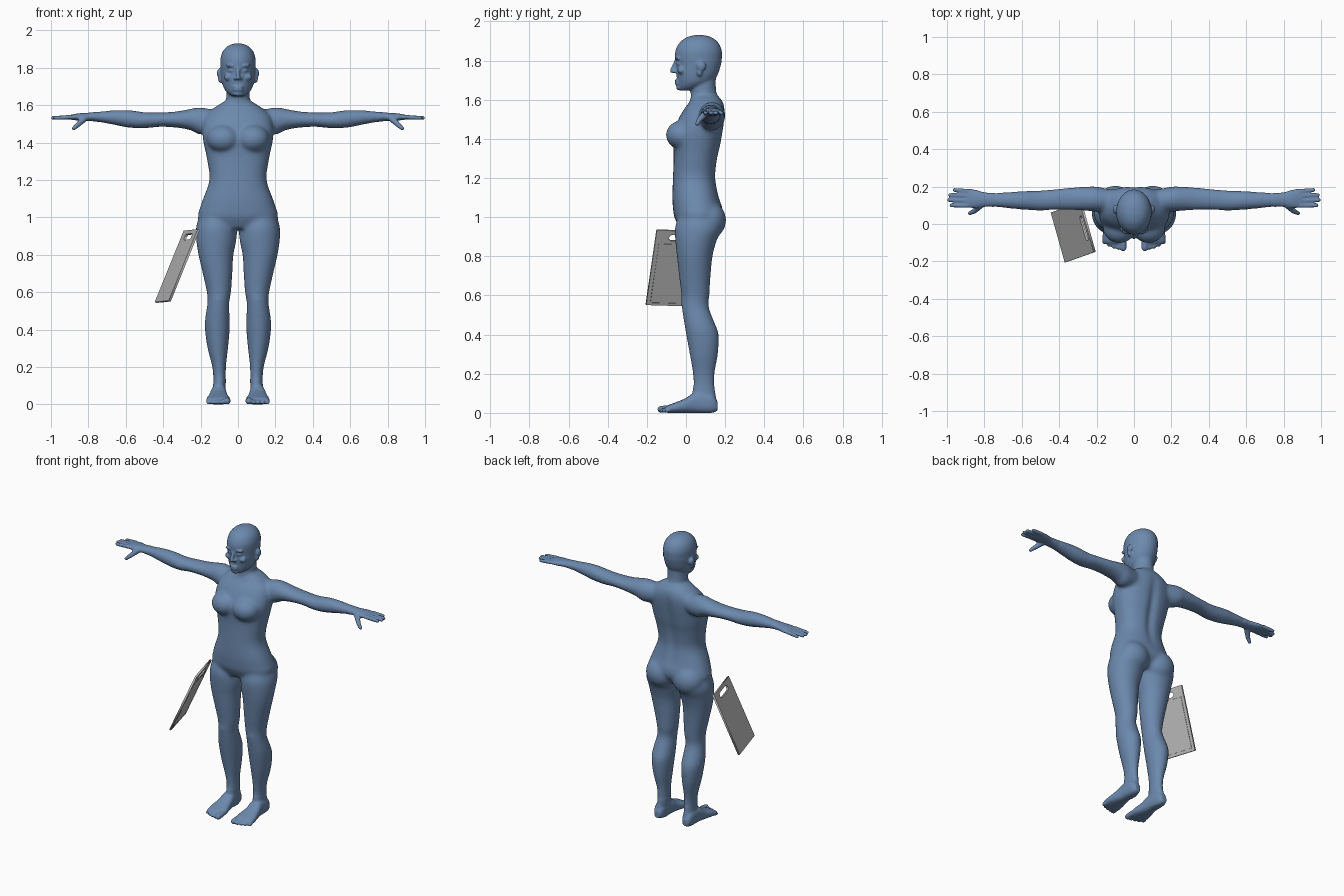
import bpy
import bmesh
import math
from mathutils import Matrix, Vector

default = bpy.data.objects.get("Cube")
if default:
    bpy.data.objects.remove(default, do_unlink=True)

BOTH, MIDDLE = (1, -1), (1,)


def material(name, colour):
    mat = bpy.data.materials.new(name)
    mat.use_nodes = True
    mat.diffuse_color = (*colour, 1)
    mat.node_tree.nodes["Principled BSDF"].inputs["Base Color"].default_value = (*colour, 1)
    return mat


def smooth_rows(rows, steps=4):
    """Catmull-Rom interpolation between cross-section rows."""
    out = []
    last = len(rows) - 1
    for i in range(last):
        a, b, c, d = rows[max(i - 1, 0)], rows[i], rows[i + 1], rows[min(i + 2, last)]
        for k in range(steps):
            t = k / steps
            out.append([q + t / 2 * (r - p + t * (2 * p - 5 * q + 4 * r - s + t * (3 * (q - r) + s - p)))
                        for p, q, r, s in zip(a, b, c, d)])
    return out + [rows[-1]]


def loft(bm, axis, rows, sides=BOTH, power=2.0, count=32):
    """Rows are (position on axis, low u, high u, low v, high v)."""
    for side in sides:
        rings = []
        for t, u0, u1, v0, v1 in smooth_rows(rows):
            ring = []
            for i in range(count):
                angle = math.tau * i / count
                c, s = (math.copysign(abs(f) ** (2 / power), f) for f in (math.cos(angle), math.sin(angle)))
                u = (u0 + u1 + (u1 - u0) * c) / 2
                v = (v0 + v1 + (v1 - v0) * s) / 2
                x, y, z = {"x": (t, u, v), "y": (u, t, v), "z": (u, v, t)}[axis]
                ring.append(bm.verts.new((side * x, y, z)))
            rings.append(ring)
        for low, high in zip(rings, rings[1:]):
            for i in range(count):
                j = (i + 1) % count
                bm.faces.new((low[i], low[j], high[j], high[i]))
        bm.faces.new(rings[0])
        bm.faces.new(rings[-1])


def ball(bm, centre, radii, sides=BOTH):
    x, y, z = centre
    for side in sides:
        place = Matrix.Translation((side * x, y, z)) @ Matrix.Diagonal((*radii, 1))
        bmesh.ops.create_uvsphere(bm, u_segments=20, v_segments=12, radius=1, matrix=place)


def limb(bm, start, end, r0, r1, sides=BOTH):
    """Tapered rod with round ends."""
    ball(bm, start, (r0,) * 3, sides)
    ball(bm, end, (r1,) * 3, sides)
    for side in sides:
        p, q = (Vector((side * x, y, z)) for x, y, z in (start, end))
        turn = (q - p).to_track_quat("Z", "Y").to_matrix().to_4x4()
        bmesh.ops.create_cone(bm, cap_ends=True, segments=16, radius1=r0, radius2=r1,
                              depth=(q - p).length, matrix=Matrix.Translation((p + q) / 2) @ turn)


def symmetric(rows):
    return [(z, -w, w, y0, y1) for z, w, y0, y1 in rows]


bm = bmesh.new()

# Torso and neck
loft(bm, "z", symmetric([
    (.94, .15, -.03, .14), (1, .213, -.06, .185), (1.05, .204, -.067, .185), (1.1, .187, -.07, .17),
    (1.2, .153, -.067, .153), (1.3, .164, -.063, .163), (1.36, .176, -.065, .177), (1.42, .188, -.068, .187),
    (1.48, .19, -.048, .196), (1.54, .175, -.018, .2), (1.585, .13, .015, .19), (1.62, .075, .03, .165)]),
    MIDDLE, 2.3)
loft(bm, "z", symmetric([(1.54, .09, .02, .18), (1.59, .078, .023, .175), (1.63, .064, .024, .157),
                         (1.68, .062, .02, .152), (1.75, .062, .02, .155)]), MIDDLE)

# Bust and buttocks
ball(bm, (.078, -.02, 1.42), (.09, .084, .075))
ball(bm, (.1, .11, .985), (.105, .096, .1))

# Legs
loft(bm, "z", [
    (1.03, .02, .2, -.03, .16), (.95, .006, .224, -.056, .185), (.88, .008, .224, -.055, .157),
    (.8, .024, .212, -.047, .136), (.7, .03, .189, -.036, .126), (.6, .037, .167, -.024, .12),
    (.54, .047, .164, -.022, .117), (.46, .044, .176, -.01, .147), (.4, .044, .177, 0, .168),
    (.3, .053, .163, .018, .164), (.2, .064, .138, .034, .147), (.12, .065, .132, .035, .147),
    (.05, .07, .138, .02, .158), (.005, .075, .13, .03, .15)])
ball(bm, (.105, .01, .56), (.036, .036, .045))

# Feet and toes
loft(bm, "y", [
    (.162, .085, .125, .012, .055), (.13, .07, .14, 0, .1), (.05, .062, .146, 0, .105),
    (0, .055, .156, 0, .076), (-.05, .043, .167, 0, .055), (-.09, .042, .168, 0, .04),
    (-.105, .05, .16, .004, .03)], power=2.5)
for i in range(5):
    r = .018 if i == 0 else .0135 - .0007 * i
    x = .058 + .025 * i
    tip = -.128 + .0018 * i * i
    limb(bm, (x, -.085, r + .004), (x, tip, r), r, r)

# Arms and palms
loft(bm, "x", [
    (.1, .07, .18, 1.46, 1.57), (.2, .065, .2, 1.442, 1.589), (.25, .07, .2, 1.465, 1.582),
    (.33, .074, .196, 1.48, 1.567), (.42, .075, .187, 1.484, 1.562), (.5, .071, .18, 1.476, 1.563),
    (.58, .075, .177, 1.479, 1.574), (.66, .082, .172, 1.494, 1.574), (.75, .091, .167, 1.511, 1.565),
    (.8, .091, .17, 1.516, 1.56), (.85, .085, .184, 1.518, 1.557), (.89, .086, .188, 1.522, 1.55),
    (.905, .092, .182, 1.527, 1.545)])

# Fingers and thumbs
for base, tip, reach in ((.098, .1, .977), (.125, .128, .989), (.151, .155, .984), (.176, .182, .96)):
    limb(bm, (.89, base, 1.537), (reach, tip, 1.532), .0125, .0105)
limb(bm, (.82, .1, 1.53), (.855, .068, 1.497), .018, .014)
limb(bm, (.855, .068, 1.497), (.878, .057, 1.476), .014, .011)

# Head
loft(bm, "z", symmetric([
    (1.648, .03, -.034, .04), (1.664, .054, -.041, .09), (1.69, .075, -.044, .135), (1.73, .087, -.049, .163),
    (1.785, .093, -.051, .18), (1.81, .094, -.056, .183), (1.85, .094, -.054, .183), (1.89, .08, -.034, .166),
    (1.918, .052, .002, .132), (1.93, .018, .045, .09)]), MIDDLE)

# Facial features
limb(bm, (0, -.05, 1.8), (0, -.07, 1.748), .009, .0125, MIDDLE)
ball(bm, (.014, -.057, 1.743), (.009, .012, .008))
ball(bm, (.036, -.041, 1.811), (.03, .015, .008))
ball(bm, (.035, -.036, 1.785), (.017, .014, .008))
ball(bm, (.05, -.024, 1.75), (.026, .02, .02))
for z in (1.697, 1.682):
    ball(bm, (0, -.042, z), (.03, .016, .0065), MIDDLE)
ball(bm, (0, -.032, 1.663), (.028, .018, .016), MIDDLE)
ball(bm, (.098, .078, 1.77), (.015, .024, .026))
ball(bm, (.095, .07, 1.742), (.012, .014, .024))

# Fuse the parts into one skin
mesh = bpy.data.meshes.new("body")
bmesh.ops.recalc_face_normals(bm, faces=bm.faces)
bm.to_mesh(mesh)
bm.free()
body = bpy.data.objects.new("body", mesh)
bpy.context.collection.objects.link(body)
mesh.materials.append(material("dusty blue", (.15, .25, .42)))
fuse = body.modifiers.new("fuse", "REMESH")
fuse.mode = "VOXEL"
fuse.voxel_size = .006
soften = body.modifiers.new("soften", "SMOOTH")
soften.factor = .5
soften.iterations = 3


def to_mesh(obj):
    bpy.ops.object.select_all(action="DESELECT")
    obj.select_set(True)
    bpy.context.view_layer.objects.active = obj
    bpy.ops.object.convert(target="MESH")


to_mesh(body)

# Soften the large joins and press in the spine
bm = bmesh.new()
bm.from_mesh(body.data)
large = [v for v in bm.verts if abs(v.co.x) < .75 and .13 < v.co.z < 1.63]
for _ in range(22):
    bmesh.ops.smooth_vert(bm, verts=large, factor=.5, use_axis_x=True, use_axis_y=True, use_axis_z=True)
for v in large:
    if v.co.y > .1 and 1.06 < v.co.z < 1.58:
        along = math.sin(math.pi * (v.co.z - 1.06) / .52)
        v.co.y -= .014 * along * math.exp(-(v.co.x / .03) ** 2)
bm.to_mesh(body.data)
bm.free()
body.data.shade_smooth()

# Carried board: a backing with a raised rim and panel, leaving a groove
WIDTH, HEIGHT = .278, .416
up = Vector((.155, .055, .382)).normalized()
normal = Vector((-.075, .267, -.008)).cross(up).normalized()
across = up.cross(normal)
frame = Matrix((across, up, normal)).transposed().to_4x4()
frame.translation = (-.365, -.205, .553)
grey = material("light grey", (.5, .5, .5))


def rectangle(x0, y0, x1, y1):
    return [(x0, y0), (x1, y0), (x1, y1), (x0, y1)]


def handle_slot(x, y, half, r):
    points = []
    for i in range(18):
        angle = math.pi * (i if i < 9 else i - 1) / 8 - math.pi / 2
        points.append((x + (half if i < 9 else -half) + r * math.cos(angle), y + r * math.sin(angle)))
    return points


def plate(name, outlines, low, high):
    curve = bpy.data.curves.new(name, "CURVE")
    curve.dimensions = "2D"
    curve.fill_mode = "BOTH"
    curve.extrude = (high - low) / 2
    for outline in outlines:
        spline = curve.splines.new("POLY")
        spline.points.add(len(outline) - 1)
        for point, (x, y) in zip(spline.points, outline):
            point.co = (x, y, 0, 1)
        spline.use_cyclic_u = True
    obj = bpy.data.objects.new(name, curve)
    curve.materials.append(grey)
    bpy.context.collection.objects.link(obj)
    obj.matrix_world = frame @ Matrix.Translation((0, 0, (low + high) / 2))
    to_mesh(obj)


outer = rectangle(0, 0, WIDTH, HEIGHT)
slot = handle_slot(WIDTH / 2, HEIGHT - .04, .052, .017)
plate("board_backing", [outer, slot], -.006, .003)
plate("board_rim", [outer, slot, rectangle(.015, .014, WIDTH - .015, .346)], .003, .006)
plate("board_panel", [rectangle(.021, .02, WIDTH - .021, .34)], .003, .006)
